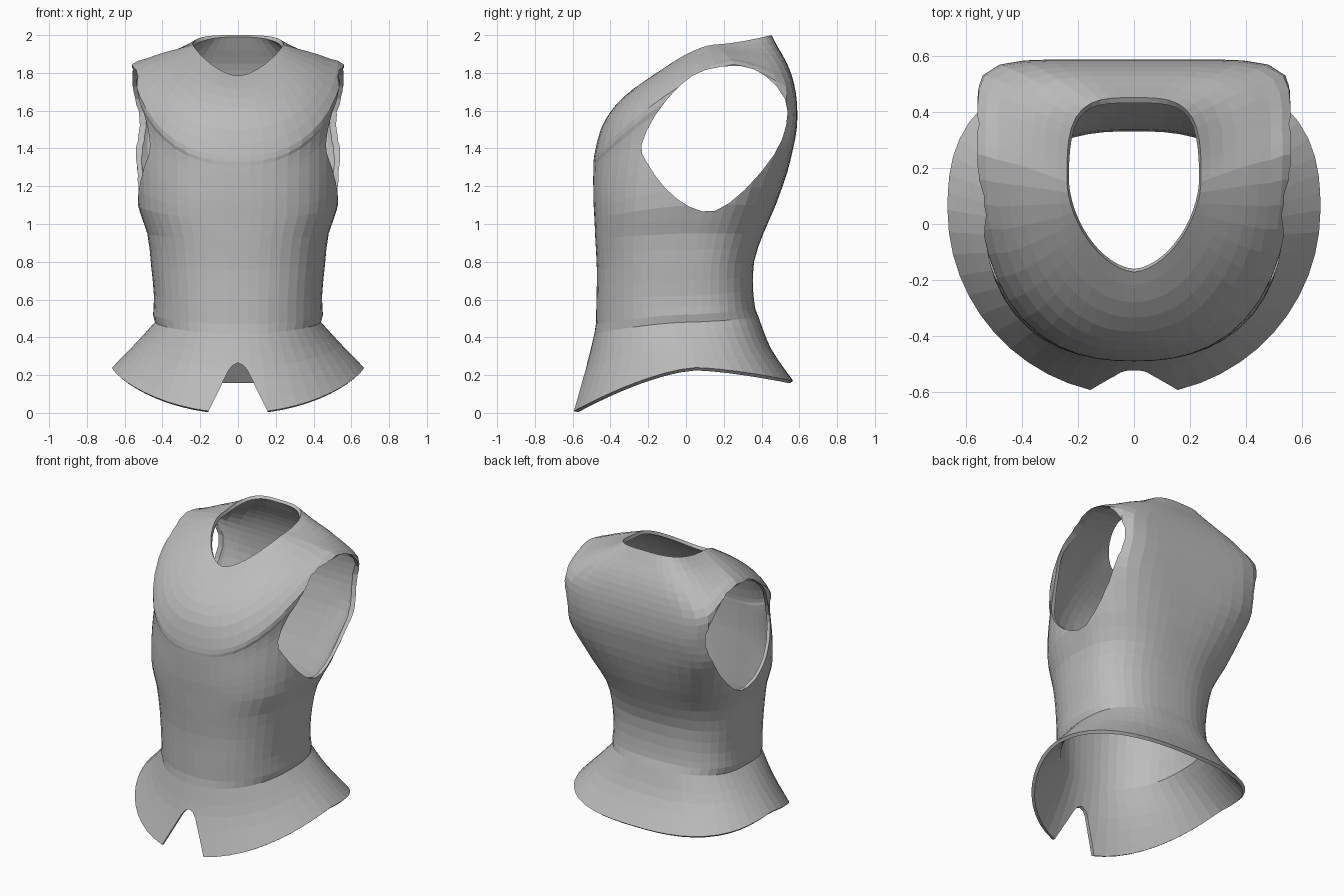
import bpy, bmesh
from math import sin, cos, tau
from mathutils import Vector

if "Cube" in bpy.data.objects:
    bpy.data.objects.remove(bpy.data.objects["Cube"])

SEGMENTS = 52
THICKNESS = 0.022

grey = bpy.data.materials.new("grey_cloth")
grey.use_nodes = True
grey.diffuse_color = (0.5, 0.5, 0.5, 1)
grey.node_tree.nodes["Principled BSDF"].inputs["Base Color"].default_value = (0.5, 0.5, 0.5, 1)


def spline(points, steps, closed=False):
    """Catmull-Rom curve through points of any dimension."""
    n = len(points)
    pick = (lambda i: points[i % n]) if closed else (lambda i: points[min(max(i, 0), n - 1)])
    out = []
    for i in range(n if closed else n - 1):
        for k in range(steps):
            t = k / steps
            out.append([0.5 * (2 * b + (c - a) * t + (2 * a - 5 * b + 4 * c - d) * t ** 2
                               + (3 * b - a - 3 * c + d) * t ** 3)
                        for a, b, c, d in zip(pick(i - 1), pick(i), pick(i + 1), pick(i + 2))])
    return out if closed else out + [list(points[-1])]


def ring(w, yf, yb, cy, zf, zs, zb, nf, nb, flare):
    """Closed section with its own front, side and back heights and roundness."""
    pts = []
    for i in range(SEGMENTS):
        a = tau * i / SEGMENTS
        c, s = cos(a), sin(a)
        front = s < 0
        n = nf if front else nb
        r = (abs(c) ** n + abs(s) ** n) ** (-1 / n)
        t = abs(s) * r
        x = w * c * r * (1 if front else 1 + flare * t)
        y = cy + t * ((yf if front else yb) - cy)
        z = zs + ((zf if front else zb) - zs) * t ** 1.5
        pts.append(Vector((x, y, z)))
    return pts


def make_object(name, bm):
    bmesh.ops.recalc_face_normals(bm, faces=bm.faces)
    mesh = bpy.data.meshes.new(name)
    bm.to_mesh(mesh)
    bm.free()
    ob = bpy.data.objects.new(name, mesh)
    bpy.context.collection.objects.link(ob)
    return ob


def prism(name, outline, offset):
    """Closed cutter: outline swept along the offset vector."""
    bm = bmesh.new()
    face = bm.faces.new([bm.verts.new(p) for p in outline])
    new = bmesh.ops.extrude_face_region(bm, geom=[face])["geom"]
    bmesh.ops.translate(bm, vec=offset, verts=[v for v in new if isinstance(v, bmesh.types.BMVert)])
    ob = make_object(name, bm)
    ob.hide_render = True
    return ob


# Sections: width, front y, back y, centre y, front z, side z, back z,
# front roundness, back roundness, back flare
skirt = [
    (.667, -.612, .567, .05, 0, .24, .17, 2, 2.6, 0),
    (.55, -.53, .45, .03, .24, .36, .34, 2, 2.6, 0),
    (.44, -.485, .385, 0, .42, .48, .505, 2.2, 2.6, 0),
]
torso = [
    (.45, -.477, .367, 0, .47, .52, .55, 2.2, 2.6, 0),
    (.445, -.474, .355, 0, .6, .62, .65, 2.3, 2.6, 0),
    (.46, -.472, .36, 0, .76, .78, .8, 2.3, 2.6, 0),
    (.48, -.48, .41, .02, .92, .95, .95, 2.4, 2.6, 0),
    (.53, -.485, .475, .05, 1.03, 1.1, 1.1, 2.4, 2.8, .04),
    (.54, -.49, .535, .08, 1.12, 1.3, 1.27, 2.4, 3.6, .13),
    (.54, -.491, .565, .12, 1.2, 1.46, 1.39, 2.4, 5, .13),
    (.54, -.491, .586, .17, 1.26, 1.62, 1.5, 2.4, 6, .08),
    (.55, -.49, .589, .21, 1.31, 1.75, 1.6, 2.4, 7, .04),
    (.56, -.486, .582, .25, 1.36, 1.845, 1.69, 2.5, 7, 0),
    (.49, -.452, .562, .23, 1.5, 1.874, 1.78, 2.4, 5.5, 0),
    (.41, -.385, .53, .21, 1.615, 1.902, 1.86, 2.2, 4.5, 0),
    (.32, -.28, .49, .18, 1.715, 1.927, 1.93, 2, 4, 0),
    (.24, -.172, .452, .15, 1.785, 1.95, 2, 1.7, 3.5, 0),
]
sections = spline(skirt, 3)
sections += spline(torso, 2)

# Vest shell
bm = bmesh.new()
loops = [[bm.verts.new(p) for p in ring(*s)] for s in sections]
for low, high in zip(loops, loops[1:]):
    for i in range(SEGMENTS):
        j = (i + 1) % SEGMENTS
        bm.faces.new((low[i], low[j], high[j], high[i]))
vest = make_object("vest", bm)
vest.data.materials.append(grey)
solid = vest.modifiers.new("thickness", "SOLIDIFY")
solid.thickness = THICKNESS
solid.offset = -1

# Armhole and hem notch cutters
armhole = spline([(-.235, 1.42), (-.16, 1.58), (-.03, 1.735), (.1, 1.815), (.285, 1.837),
                  (.42, 1.785), (.525, 1.66), (.53, 1.52), (.465, 1.365), (.31, 1.18),
                  (.155, 1.07), (.02, 1.09), (-.11, 1.19), (-.21, 1.33)], 2, closed=True)
cutters = [prism(side + "_armhole_cutter", [(sx * .3, y, z) for y, z in armhole], (sx * .7, 0, 0))
           for side, sx in (("left", 1), ("right", -1))]
half = [(.185, -.05), (.05, .225), (.028, .252)]
notch = half + [(0, .265)] + [(-x, z) for x, z in reversed(half)]
cutters.append(prism("notch_cutter", [(x, -1, z) for x, z in notch], (0, .8, 0)))

# Cut the openings and drop the cutters
for cutter in cutters:
    cut = vest.modifiers.new("opening", "BOOLEAN")
    cut.operation = "DIFFERENCE"
    cut.solver = "EXACT"
    cut.object = cutter
bpy.context.view_layer.update()
bpy.context.view_layer.objects.active = vest
vest.select_set(True)
for name in [m.name for m in vest.modifiers]:
    bpy.ops.object.modifier_apply(modifier=name)
for cutter in cutters:
    bpy.data.objects.remove(cutter)
